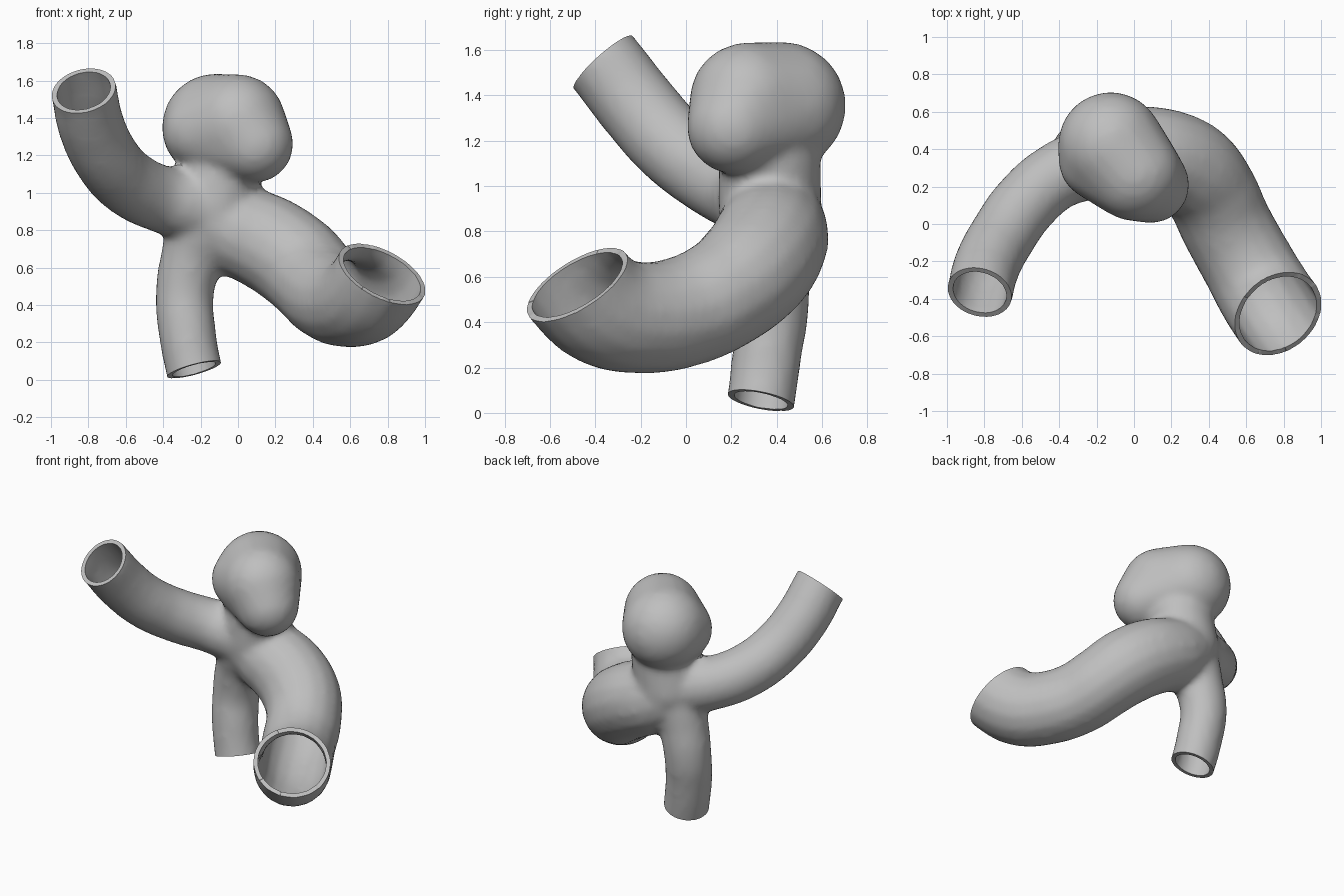
import bpy, bmesh
from mathutils import Vector, Matrix

cube = bpy.data.objects.get("Cube")
if cube:
    bpy.data.objects.remove(cube, do_unlink=True)

WALL = 0.028

grey = bpy.data.materials.new("plain grey")
grey.use_nodes = True
colour = (0.52, 0.52, 0.52, 1)
grey.diffuse_color = colour
grey.node_tree.nodes["Principled BSDF"].inputs["Base Color"].default_value = colour


def activate(obj):
    bpy.ops.object.select_all(action="DESELECT")
    obj.select_set(True)
    bpy.context.view_layer.objects.active = obj


def tube(name, points, normal):
    """Capped tube through (x, y, z, radius) points, extended past its mouth."""
    mouth = Vector(points[0][:3])
    first = mouth + Vector(normal).normalized() * 0.15
    path = [(*first, points[0][3])] + points
    curve = bpy.data.curves.new(name, "CURVE")
    curve.dimensions = "3D"
    curve.bevel_depth = 1
    curve.bevel_resolution = 6
    curve.use_fill_caps = True
    spline = curve.splines.new("BEZIER")
    spline.bezier_points.add(len(path) - 1)
    for bp, (x, y, z, r) in zip(spline.bezier_points, path):
        bp.co = (x, y, z)
        bp.radius = r
        bp.handle_left_type = bp.handle_right_type = "AUTO"
    obj = bpy.data.objects.new(name, curve)
    bpy.context.collection.objects.link(obj)
    activate(obj)
    bpy.ops.object.convert(target="MESH")
    obj = bpy.context.object
    # weld the caps to the tube so the solid is closed
    bm = bmesh.new()
    bm.from_mesh(obj.data)
    bmesh.ops.remove_doubles(bm, verts=bm.verts, dist=0.0005)
    bmesh.ops.recalc_face_normals(bm, faces=bm.faces)
    bm.to_mesh(obj.data)
    bm.free()
    return obj


def hull(name, balls):
    """Convex skin stretched over a few balls (x, y, z, radius)."""
    bm = bmesh.new()
    for x, y, z, r in balls:
        bmesh.ops.create_icosphere(bm, subdivisions=3, radius=r,
                                   matrix=Matrix.Translation((x, y, z)))
    res = bmesh.ops.convex_hull(bm, input=bm.verts)
    inner = {e for e in res["geom_interior"] if isinstance(e, bmesh.types.BMVert)}
    bmesh.ops.delete(bm, geom=list(inner), context="VERTS")
    mesh = bpy.data.meshes.new(name)
    bm.to_mesh(mesh)
    bm.free()
    obj = bpy.data.objects.new(name, mesh)
    bpy.context.collection.objects.link(obj)
    return obj


# Branch paths, from the open mouth to the shared junction
wide = [(0.77, -0.48, 0.565, 0.258), (0.69, -0.36, 0.455, 0.255),
        (0.60, -0.20, 0.42, 0.248), (0.49, 0.0, 0.45, 0.247),
        (0.41, 0.17, 0.53, 0.25), (0.31, 0.29, 0.63, 0.26),
        (0.16, 0.36, 0.73, 0.26), (0.0, 0.38, 0.80, 0.25),
        (-0.16, 0.37, 0.88, 0.22)]
upper = [(-0.825, -0.365, 1.545, 0.178), (-0.785, -0.22, 1.36, 0.18),
         (-0.70, -0.06, 1.18, 0.18), (-0.58, 0.11, 1.05, 0.18),
         (-0.42, 0.25, 0.97, 0.18), (-0.2, 0.34, 0.92, 0.2)]
lower = [(-0.235, 0.33, 0.055, 0.152), (-0.275, 0.36, 0.28, 0.155),
         (-0.285, 0.385, 0.45, 0.157), (-0.25, 0.38, 0.65, 0.165),
         (-0.18, 0.36, 0.85, 0.2)]
branches = [("wide_branch", wide, (0.41, -0.49, 0.77)),
            ("upper_branch", upper, (-0.2, -0.65, 0.72)),
            ("lower_branch", lower, (0.27, -0.2, -1))]

parts = [tube(*b) for b in branches]

# Bulging sac and the neck that joins it to the junction
parts.append(hull("sac", [(-0.125, 0.425, 1.355, 0.283), (0.0, 0.27, 1.38, 0.255),
                          (0.09, 0.21, 1.26, 0.208), (-0.19, 0.34, 1.33, 0.215)]))
parts.append(hull("neck", [(-0.13, 0.37, 0.92, 0.23), (-0.09, 0.37, 1.12, 0.225)]))

# Fuse everything into one smooth skin
activate(parts[0])
for p in parts:
    p.select_set(True)
bpy.ops.object.join()
body = bpy.context.object
body.name = "branching_vessel"
fuse = body.modifiers.new("fuse", "REMESH")
fuse.mode = "VOXEL"
fuse.voxel_size = 0.025
soften = body.modifiers.new("soften", "SMOOTH")
soften.factor = 0.5
soften.iterations = 8
for name in ("fuse", "soften"):
    bpy.ops.object.modifier_apply(modifier=name)

# Slice each branch open at its mouth
bm = bmesh.new()
bm.from_mesh(body.data)
for name, path, normal in branches:
    centre = Vector(path[0][:3])
    near = [f for f in bm.faces if (f.calc_center_median() - centre).length < 0.42]
    geom = set(near)
    for f in near:
        geom.update(f.verts)
        geom.update(f.edges)
    bmesh.ops.bisect_plane(bm, geom=list(geom), plane_co=centre,
                           plane_no=Vector(normal).normalized(), clear_outer=True)
bmesh.ops.remove_doubles(bm, verts=bm.verts, dist=0.003)
bm.to_mesh(body.data)
bm.free()

# Wall thickness with flat rims
wall = body.modifiers.new("wall", "SOLIDIFY")
wall.thickness = WALL
wall.offset = -1
wall.use_even_offset = False
bpy.ops.object.modifier_apply(modifier="wall")

body.data.materials.clear()
body.data.materials.append(grey)
for poly in body.data.polygons:
    poly.material_index = 0
bpy.ops.object.shade_smooth_by_angle(angle=0.7)
